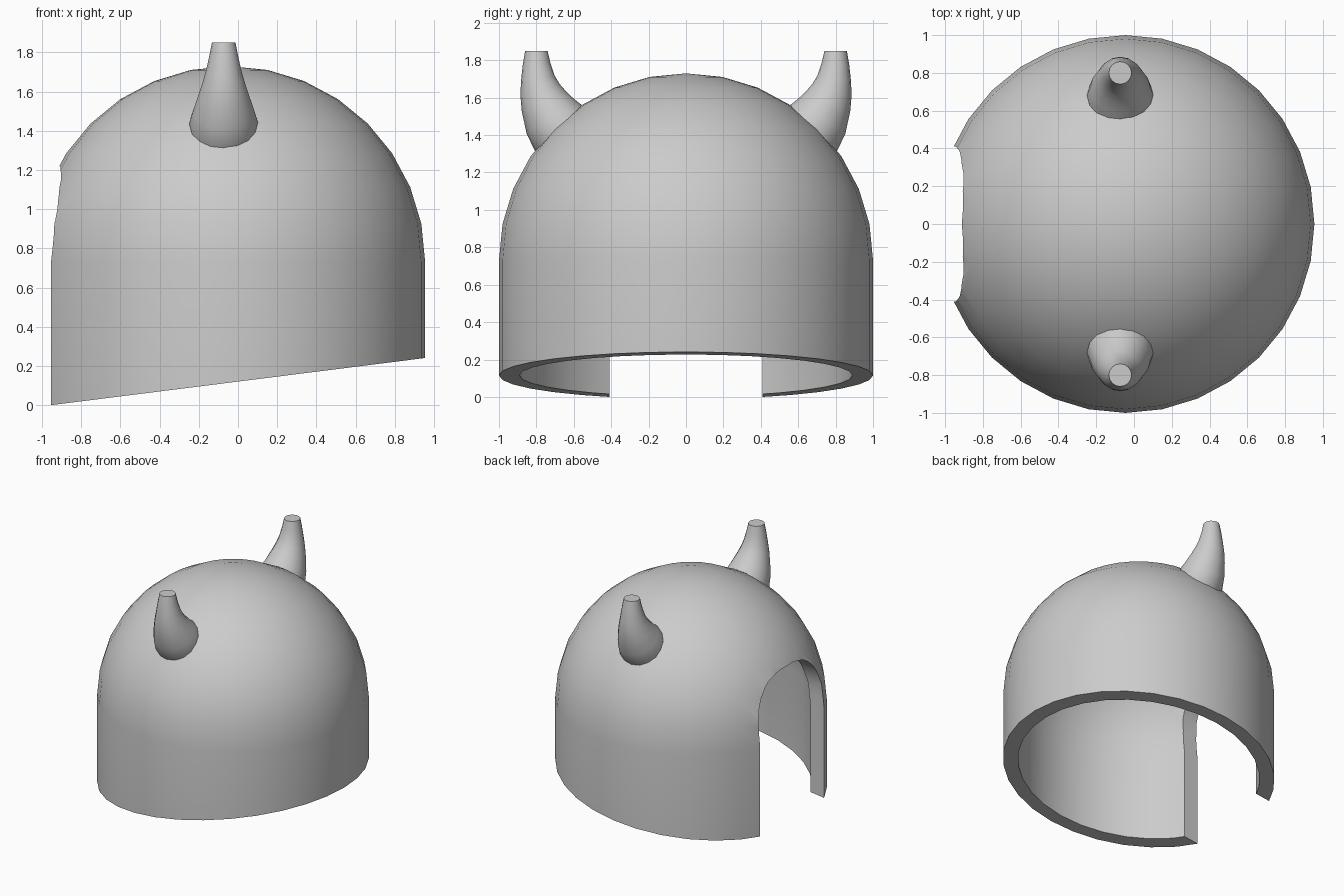
import bpy, bmesh, math
from mathutils import Vector

if "Cube" in bpy.data.objects:
    bpy.data.objects.remove(bpy.data.objects["Cube"])

CX = -0.045      # axis of the dome
SPRING = 0.73    # height where the dome starts

grey = bpy.data.materials.new("plain grey")
grey.diffuse_color = (0.6, 0.6, 0.6, 1)
grey.use_nodes = True
grey.node_tree.nodes["Principled BSDF"].inputs["Base Color"].default_value = grey.diffuse_color


def make_object(name, bm):
    bmesh.ops.recalc_face_normals(bm, faces=bm.faces[:])
    mesh = bpy.data.meshes.new(name)
    bm.to_mesh(mesh)
    bm.free()
    mesh.materials.append(grey)
    ob = bpy.data.objects.new(name, mesh)
    bpy.context.collection.objects.link(ob)
    return ob


def activate(ob):
    bpy.ops.object.select_all(action='DESELECT')
    ob.select_set(True)
    bpy.context.view_layer.objects.active = ob


def smooth(ob):
    activate(ob)
    bpy.ops.object.shade_smooth_by_angle(angle=math.radians(35))


# Helmet shell: outer and inner dome profile, spun round the axis
def dome_profile(r):
    arc = [(r * math.cos(i * math.pi / 16), SPRING + r * math.sin(i * math.pi / 16))
           for i in range(9)]
    return [(r, 0)] + arc


bm = bmesh.new()
outer, inner = dome_profile(1.0), dome_profile(0.89)
for prof in (outer, inner):
    vs = [bm.verts.new((x, 0, z)) for x, z in prof]
    for a, b in zip(vs, vs[1:]):
        bm.edges.new((a, b))
bm.verts.ensure_lookup_table()
bm.edges.new((bm.verts[0], bm.verts[len(outer)]))
bmesh.ops.spin(bm, geom=bm.verts[:] + bm.edges[:], cent=(0, 0, 0), axis=(0, 0, 1),
               angle=2 * math.pi, steps=32, use_merge=False)
bmesh.ops.remove_doubles(bm, verts=bm.verts[:], dist=1e-4)
for v in bm.verts:
    v.co.x += CX
    if v.co.z < 0.01:                     # slanted lower rim
        v.co.z = 0.126 * (v.co.x + 0.955)
shell = make_object("helmet_shell", bm)

# Arched face opening cut through the -x side
bm = bmesh.new()
arch = [(-0.41, -0.3)]
for i in range(25):
    t = math.pi * (1 - i / 24)
    c, s = math.cos(t), max(math.sin(t), 0)
    arch.append((0.41 * math.copysign(abs(c) ** (2 / 2.4), c), 0.81 + 0.41 * s ** (2 / 2.4)))
arch.append((0.41, -0.3))
face = bm.faces.new([bm.verts.new((-1.4, y, z)) for y, z in arch])
ext = bmesh.ops.extrude_face_region(bm, geom=[face])
bmesh.ops.translate(bm, vec=(1.0, 0, 0),
                    verts=[g for g in ext["geom"] if isinstance(g, bmesh.types.BMVert)])
cutter = make_object("opening_cutter", bm)
cutter.hide_render = True

mod = shell.modifiers.new("opening", 'BOOLEAN')
mod.operation = 'DIFFERENCE'
mod.solver = 'EXACT'
mod.object = cutter
activate(shell)
bpy.ops.object.modifier_apply(modifier=mod.name)
bpy.data.objects.remove(cutter)
smooth(shell)

# Horns: round sections (y, z, direction in degrees, radius) along a curved path
SECTIONS = [(0.645, 1.40, 45, 0.176), (0.685, 1.44, 45, 0.175), (0.725, 1.50, 54, 0.157),
            (0.76, 1.58, 65, 0.13), (0.78, 1.64, 73, 0.11), (0.792, 1.70, 80, 0.092),
            (0.799, 1.78, 86, 0.074), (0.80, 1.85, 90, 0.06)]
N = 16


def horn(name, side):
    bm = bmesh.new()
    rings = []
    for y, z, deg, r in SECTIONS:
        a = math.radians(deg)
        normal = Vector((0, math.sin(a), -math.cos(a)))
        ring = []
        for k in range(N):
            t = 2 * math.pi * k / N
            p = Vector((-0.073, y, z)) + Vector((1, 0, 0)) * r * math.cos(t) + normal * r * math.sin(t)
            p.y *= side
            ring.append(bm.verts.new(p))
        rings.append(ring)
    for lo, hi in zip(rings, rings[1:]):
        for k in range(N):
            bm.faces.new((lo[k], lo[(k + 1) % N], hi[(k + 1) % N], hi[k]))
    bm.faces.new(rings[0])
    bm.faces.new(rings[-1])
    smooth(make_object(name, bm))


horn("front_horn", -1)
horn("back_horn", 1)
